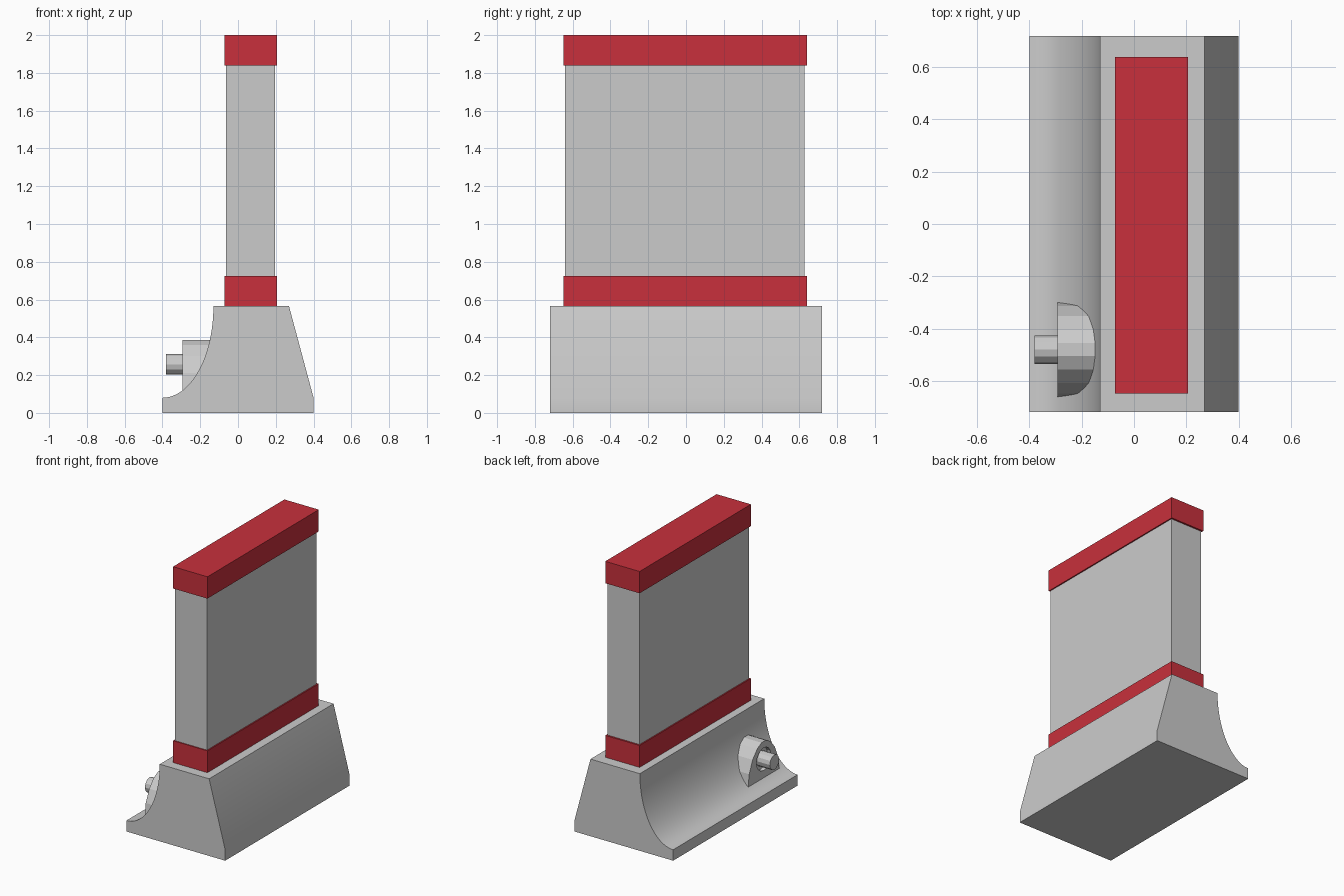
import bpy, bmesh, math
from mathutils import Vector, Matrix

if "Cube" in bpy.data.objects:
    bpy.data.objects.remove(bpy.data.objects["Cube"])

red = bpy.data.materials.new("red_paint")
red.diffuse_color = (0.58, 0.03, 0.045, 1)
red.use_nodes = True
red.node_tree.nodes["Principled BSDF"].inputs["Base Color"].default_value = red.diffuse_color


def finish(name, bm, mat=None):
    bmesh.ops.recalc_face_normals(bm, faces=bm.faces[:])
    mesh = bpy.data.meshes.new(name)
    bm.to_mesh(mesh)
    bm.free()
    obj = bpy.data.objects.new(name, mesh)
    bpy.context.collection.objects.link(obj)
    if mat:
        mesh.materials.append(mat)
    return obj


def prism(name, points, direction):
    """Extrude a closed planar outline along a vector."""
    bm = bmesh.new()
    face = bm.faces.new([bm.verts.new(p) for p in points])
    out = bmesh.ops.extrude_face_region(bm, geom=[face])
    verts = [g for g in out["geom"] if isinstance(g, bmesh.types.BMVert)]
    bmesh.ops.translate(bm, verts=verts, vec=direction)
    return finish(name, bm)


def box(name, lo, hi, mat=None):
    lo, hi = Vector(lo), Vector(hi)
    bm = bmesh.new()
    bmesh.ops.create_cube(bm, size=1, matrix=Matrix.Translation((lo + hi) / 2)
                          @ Matrix.Diagonal((*(hi - lo), 1)))
    return finish(name, bm, mat)


def x_cylinder(name, x0, x1, y, z, radius, sides):
    bm = bmesh.new()
    place = Matrix.Translation(((x0 + x1) / 2, y, z)) @ Matrix.Rotation(math.pi / 2, 4, 'Y')
    bmesh.ops.create_cone(bm, cap_ends=True, segments=sides, radius1=radius,
                          radius2=radius, depth=x1 - x0, matrix=place)
    return finish(name, bm)


# Foot: one sloping side, one scooped side
profile = [(-0.4, 0), (0.4, 0), (0.4, 0.08), (0.27, 0.565)]
for i in range(25):
    a = math.pi / 2 * i / 24
    profile.append((-0.4 + 0.27 * math.cos(a), 0.565 - 0.485 * math.sin(a)))
base = prism("base", [(x, -0.72, z) for x, z in profile], (0, 1.44, 0))
bpy.context.view_layer.objects.active = base
base.select_set(True)
bpy.ops.object.shade_smooth_by_angle(angle=math.radians(25))
base.select_set(False)

# Upright panel with a red band at each end
box("panel", (-0.063, -0.64, 0.6), (0.197, 0.627, 1.9))
for name, z in (("lower_band", 0.565), ("upper_band", 1.84)):
    box(name, (-0.072, -0.648, z), (0.206, 0.64, z + 0.16), red)

# Arched boss in the scoop, with a round recess
Y, Z = -0.481, 0.257
half = [(0.182, 0.11), (0.168, 0.21), (0.128, 0.30), (0.075, 0.36), (0.025, 0.386)]
arch = half + [(-y, z) for y, z in reversed(half)]
boss = prism("boss", [(-0.293, Y + y, z) for y, z in arch], (0.18, 0, 0))
cutter = x_cylinder("recess_cutter", -0.35, -0.265, Y, Z, 0.083, 16)
cutter.hide_render = True
cutter.hide_set(True)
cut = boss.modifiers.new("recess", 'BOOLEAN')
cut.operation = 'DIFFERENCE'
cut.solver = 'EXACT'
cut.object = cutter

# Protruding pin
x_cylinder("pin", -0.38, -0.26, Y, Z, 0.054, 12)
